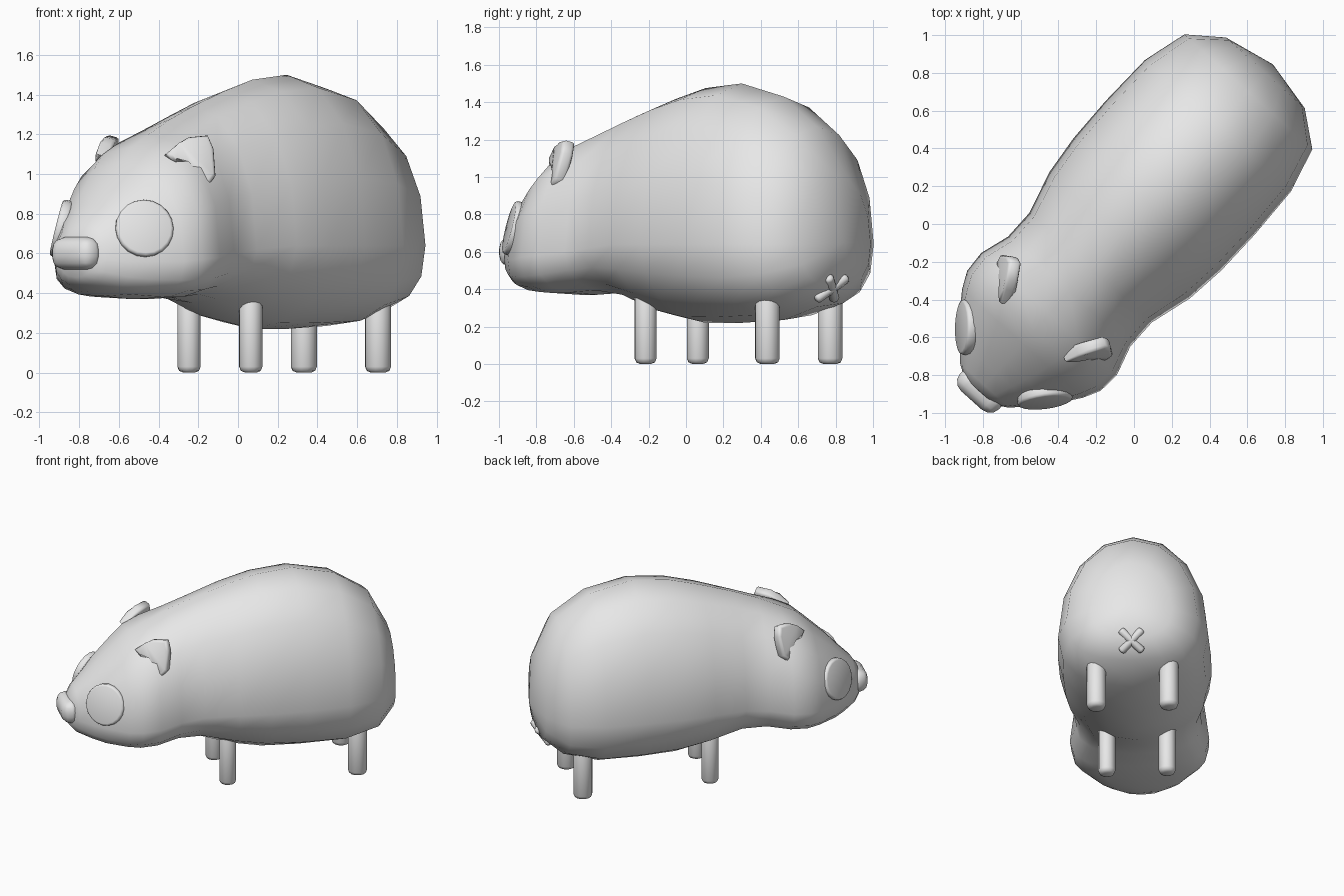
import bpy, bmesh, math
from mathutils import Matrix, Vector

cube = bpy.data.objects.get("Cube")
if cube:
    bpy.data.objects.remove(cube)

# The animal is built facing -y, then turned to stand diagonally
PLACE = Matrix.Translation((-0.009, 0.015, 0)) @ Matrix.Rotation(math.radians(-41.9), 4, 'Z')

grey = bpy.data.materials.new("plain_grey")
grey.use_nodes = True
grey.diffuse_color = (0.8, 0.8, 0.8, 1)
grey.node_tree.nodes["Principled BSDF"].inputs["Base Color"].default_value = (0.8, 0.8, 0.8, 1)


def finish(name, bm):
    bmesh.ops.recalc_face_normals(bm, faces=bm.faces)
    bmesh.ops.transform(bm, matrix=PLACE, verts=bm.verts)
    mesh = bpy.data.meshes.new(name)
    bm.to_mesh(mesh)
    bm.free()
    mesh.materials.append(grey)
    obj = bpy.data.objects.new(name, mesh)
    bpy.context.collection.objects.link(obj)
    bpy.ops.object.select_all(action='DESELECT')
    obj.select_set(True)
    bpy.context.view_layer.objects.active = obj
    bpy.ops.object.shade_smooth_by_angle(angle=math.radians(75))


def rounded_cylinder(name, matrix, radius, length, bevel, sides):
    bm = bmesh.new()
    bmesh.ops.create_cone(bm, cap_ends=True, segments=sides, radius1=radius,
                          radius2=radius, depth=length)
    rims = [e for e in bm.edges if abs(e.verts[0].co.z - e.verts[1].co.z) < 0.001]
    bmesh.ops.bevel(bm, geom=rims, offset=bevel, segments=2, profile=0.5,
                    affect='EDGES')
    bmesh.ops.transform(bm, matrix=matrix, verts=bm.verts)
    finish(name, bm)


def aim(direction, location):
    turn = Vector(direction).to_track_quat('Z', 'Y').to_matrix().to_4x4()
    return Matrix.Translation(location) @ turn


# Body and head: rings of (y, half width, bottom, top, widest height, underside power)
RINGS = [
    (-1.21, .11, .48, .70, .58, .8), (-1.17, .175, .44, .76, .57, .75),
    (-1.08, .26, .405, .85, .56, .7), (-1.0, .335, .385, .94, .56, .7),
    (-.87, .43, .375, 1.06, .56, .7), (-.78, .475, .37, 1.14, .57, .7),
    (-.66, .483, .37, 1.2, .58, .75), (-.5, .435, .38, 1.275, .6, .85),
    (-.33, .435, .35, 1.34, .62, 1), (-.1, .5, .26, 1.415, .64, 1.1),
    (.12, .525, .22, 1.475, .64, 1.05), (.38, .53, .22, 1.5, .64, .95),
    (.68, .52, .235, 1.43, .64, .85), (.92, .455, .305, 1.27, .64, .8),
    (1.055, .28, .41, 1.01, .64, .8),
]
SIDES = 16
bm = bmesh.new()
loops = []
for y, half, low, high, mid, power in RINGS:
    loop = []
    for i in range(SIDES):
        a = 2 * math.pi * i / SIDES
        c, s = math.cos(a), math.sin(a)
        if s >= 0:
            # The head is fuller on top than the back
            p, reach = (.9 if y < -.6 else .97), high - mid
        else:
            p, reach = power, mid - low
        x = half * math.copysign(abs(c) ** p, c)
        z = mid + reach * math.copysign(abs(s) ** p, s)
        loop.append(bm.verts.new((x, y, z)))
    loops.append(loop)
for a, b in zip(loops, loops[1:]):
    for i in range(SIDES):
        j = (i + 1) % SIDES
        bm.faces.new((a[i], a[j], b[j], b[i]))
for loop, tip in ((loops[0], (0, -1.22, .58)), (loops[-1], (0, 1.115, .65))):
    pole = bm.verts.new(tip)
    for i in range(SIDES):
        bm.faces.new((loop[i], loop[(i + 1) % SIDES], pole))
finish("body", bm)

# Snout: a soft wide pad
bm = bmesh.new()
bmesh.ops.create_cube(bm, size=1)
bmesh.ops.scale(bm, vec=(.28, .14, .165), verts=bm.verts)
bmesh.ops.bevel(bm, geom=bm.edges[:], offset=.066, segments=3, profile=0.5, affect='EDGES')
bmesh.ops.translate(bm, vec=(0, -1.205, .6), verts=bm.verts)
finish("snout", bm)

# Ear outline as (across, up) offsets from the ear centre
EAR = [(-.13, .03), (-.06, .09), (-.01, .12), (.09, .13), (.12, .06), (.13, -.08),
       (.10, -.125), (.06, -.125), (.035, -.04), (-.01, .01), (-.08, -.015)]

for side, label in ((1, "left"), (-1, "right")):
    # Ears: a thin bent plate with softened edges
    across = Vector((.555, .834, 0))
    up = Vector((-.18, .2, .96))
    out = across.cross(up).normalized()
    centre = Vector((.29, -.675, 1.065))
    bm = bmesh.new()
    plates = []
    for depth in (-.035, .035):
        pts = [centre + across * a + up * b + out * depth for a, b in EAR]
        plates.append([bm.verts.new((side * p.x, p.y, p.z)) for p in pts])
        bm.faces.new(plates[-1])
    back, front = plates
    rim = []
    for i in range(len(EAR)):
        j = (i + 1) % len(EAR)
        bm.faces.new((back[i], back[j], front[j], front[i]))
        rim += [bm.edges.get((v[i], v[j])) for v in plates]
    bmesh.ops.bevel(bm, geom=rim, offset=.018, segments=2, profile=0.5, affect='EDGES')
    finish(label + "_ear", bm)

    # Eyes: flat discs on the cheeks
    rounded_cylinder(label + "_eye", aim((side * .76, -.65, .25), (side * .28, -1.005, .725)),
                     .147, .056, .015, 20)

    # Legs: short rounded posts
    for end, x, y, r in (("front", .209, -.123, .06), ("back", .251, .79, .067)):
        rounded_cylinder(f"{end}_{label}_leg", Matrix.Translation((side * x, y, .2)),
                         r, .4, .03, 12)

    # Tail mark: one bar of a raised cross under the rump
    rounded_cylinder(label + "_tail_bar", aim((side, .6, .8), (0, 1.025, .405)),
                     .028, .215, .016, 8)
